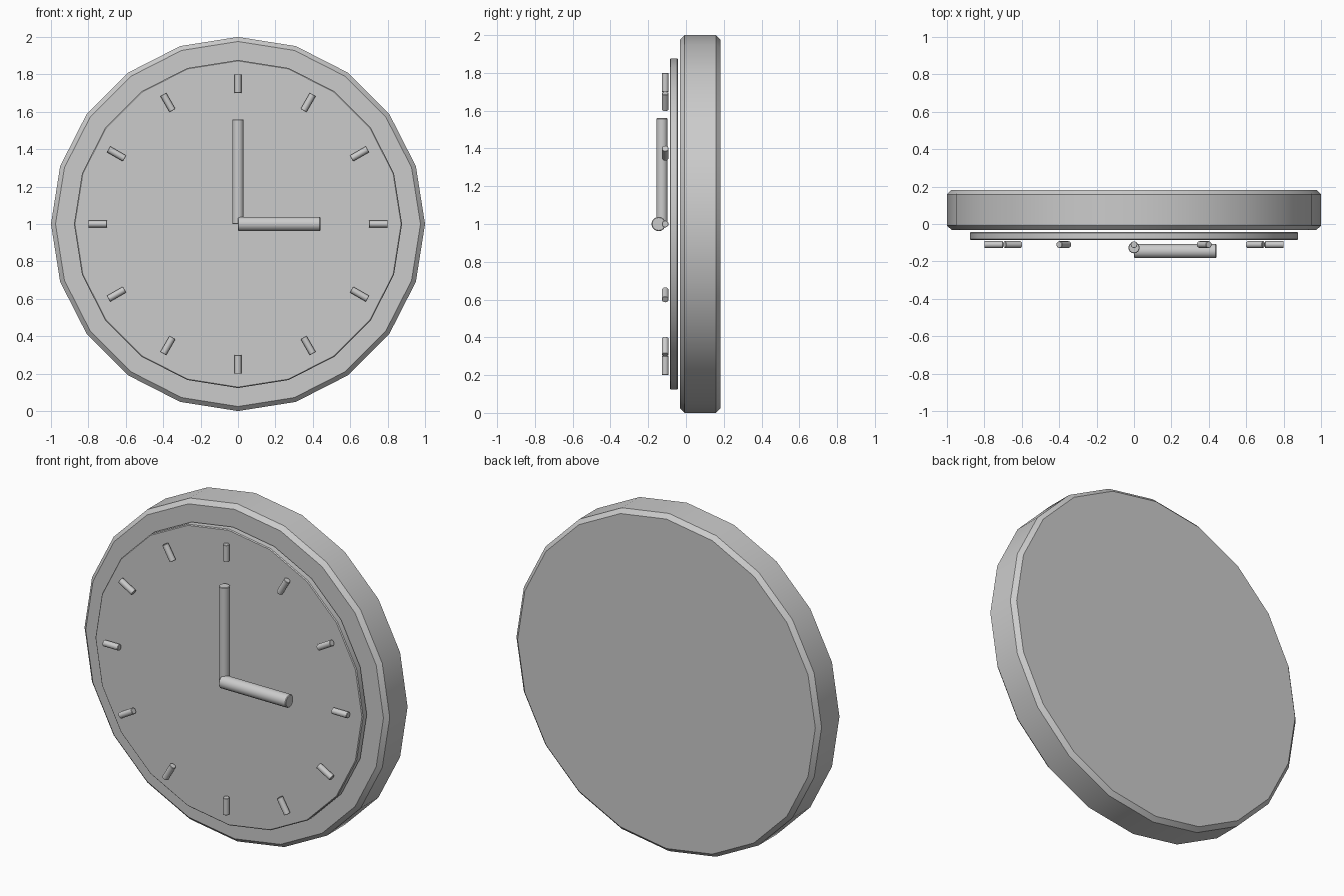
import bpy
from math import radians, pi
from mathutils import Matrix, Vector

cube = bpy.data.objects.get("Cube")
if cube:
    bpy.data.objects.remove(cube, do_unlink=True)

grey = bpy.data.materials.new("plain grey")
grey.use_nodes = True
grey.diffuse_color = (0.6, 0.6, 0.6, 1)
grey.node_tree.nodes["Principled BSDF"].inputs["Base Color"].default_value = (0.6, 0.6, 0.6, 1)

CENTRE = Vector((0, 0, 1))


def rod(name, start, end, radius, sides, bevel):
    """Cylinder between two points given relative to the clock centre."""
    start, end = Vector(start), Vector(end)
    axis = end - start
    bpy.ops.mesh.primitive_cylinder_add(vertices=sides, radius=radius, depth=axis.length)
    obj = bpy.context.object
    obj.name = name
    # Align the cylinder with its axis, keeping a corner at the top
    turn = axis.to_track_quat('Z', 'X').to_matrix().to_4x4()
    obj.data.transform(Matrix.Translation(CENTRE + (start + end) / 2) @ turn)
    obj.data.materials.append(grey)
    mod = obj.modifiers.new("rim chamfer", 'BEVEL')
    mod.width = bevel
    mod.segments = 1
    mod.limit_method = 'ANGLE'
    mod.angle_limit = radians(40)
    bpy.ops.object.modifier_apply(modifier=mod.name)
    bpy.ops.object.shade_smooth_by_angle(angle=radians(30))
    return obj


# Case and dial
rod("case", (0, 0.183, 0), (0, -0.032, 0), 1.0, 20, 0.024)
rod("dial", (0, -0.042, 0), (0, -0.086, 0), 0.877, 20, 0.005)

# Hour markers
for hour in range(12):
    spoke = Matrix.Rotation(hour * pi / 6, 3, 'Y')
    rod(f"hour_marker_{hour or 12}", spoke @ Vector((0, -0.11, 0.7)),
        spoke @ Vector((0, -0.11, 0.8)), 0.018, 16, 0.002)

# Hands
rod("minute_hand", (0, -0.127, 0), (0, -0.127, 0.56), 0.03, 16, 0.003)
rod("hour_hand", (0, -0.145, 0), (0.44, -0.145, 0), 0.038, 16, 0.004)
